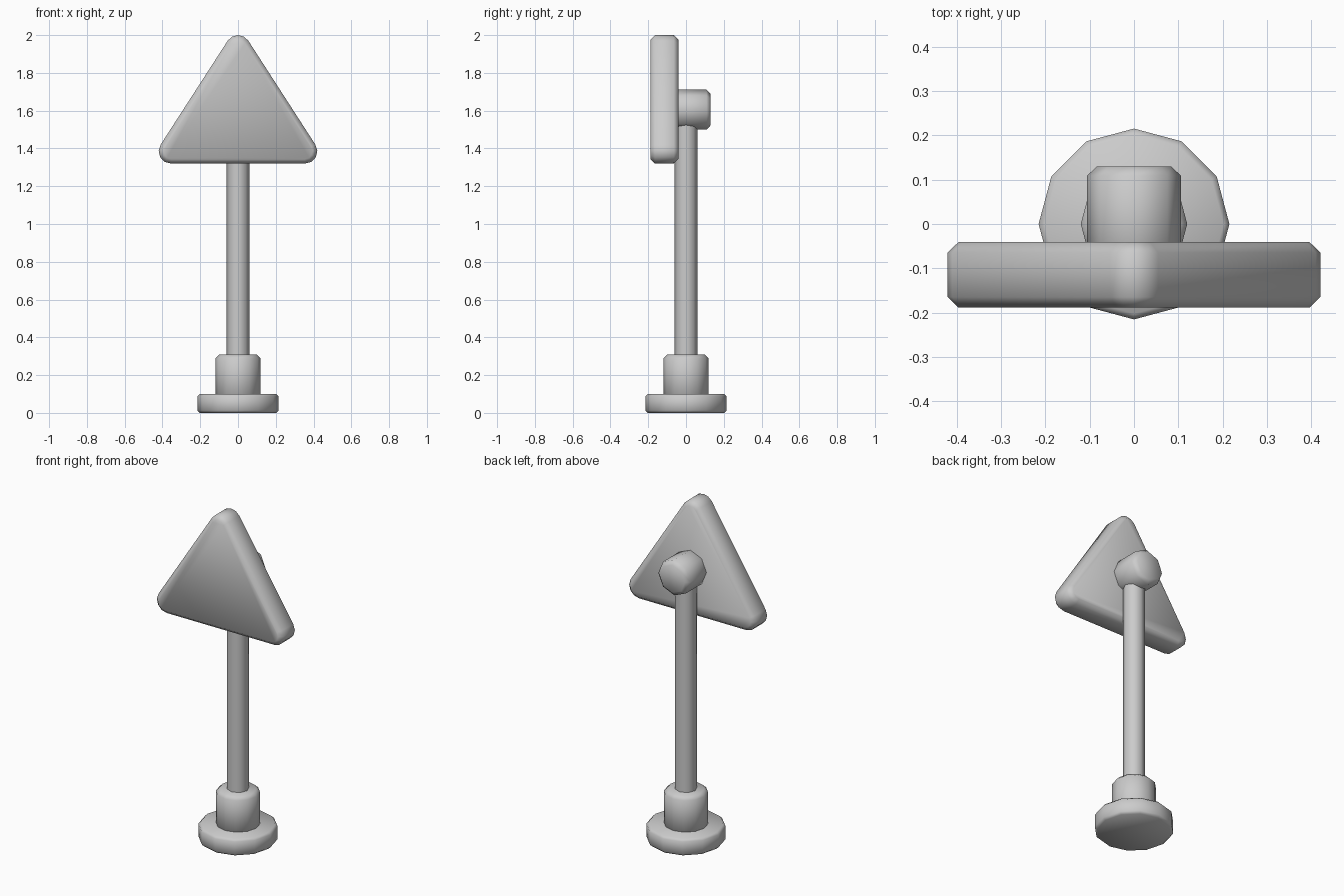
import bpy, bmesh, math
from math import sin, cos, pi
from mathutils import Matrix

if "Cube" in bpy.data.objects:
    bpy.data.objects.remove(bpy.data.objects["Cube"])


def finish(name, bm, smooth=50):
    bmesh.ops.recalc_face_normals(bm, faces=bm.faces)
    me = bpy.data.meshes.new(name)
    bm.to_mesh(me)
    bm.free()
    ob = bpy.data.objects.new(name, me)
    bpy.context.collection.objects.link(ob)
    bpy.ops.object.select_all(action='DESELECT')
    ob.select_set(True)
    bpy.context.view_layer.objects.active = ob
    bpy.ops.object.shade_smooth_by_angle(angle=math.radians(smooth))
    return ob


def prism(outline, depth, chamfer):
    """Extrude an xy outline up z and chamfer both rims."""
    bm = bmesh.new()
    base = bm.faces.new([bm.verts.new((x, y, 0)) for x, y in outline])
    top = bmesh.ops.extrude_face_region(bm, geom=[base], use_keep_orig=True)
    bmesh.ops.translate(bm, vec=(0, 0, depth),
                        verts=[v for v in top['geom'] if isinstance(v, bmesh.types.BMVert)])
    bmesh.ops.recalc_face_normals(bm, faces=bm.faces)
    if chamfer:
        rims = [e for e in bm.edges if abs(e.verts[0].co.z - e.verts[1].co.z) < 1e-6]
        bmesh.ops.bevel(bm, geom=rims, offset=chamfer, offset_type='WIDTH',
                        segments=1, affect='EDGES', profile=0.5)
    return bm


def ngon(r, n):
    return [(r * cos(2 * pi * i / n), r * sin(2 * pi * i / n)) for i in range(n)]


def upright(name, r, n, z0, z1, chamfer):
    bm = prism(ngon(r, n), z1 - z0, chamfer)
    bmesh.ops.translate(bm, vec=(0, 0, z0), verts=bm.verts)
    return finish(name, bm)


# Stand: foot, collar and pole
upright("foot", 0.215, 12, 0.0, 0.10, 0.018)
upright("collar", 0.12, 12, 0.08, 0.308, 0.028)
upright("pole", 0.06, 8, 0.28, 1.60, 0)

# Extruding up z then turning +90 degrees about x points the depth towards -y
turn = Matrix.Rotation(pi / 2, 4, 'X')

# Mounting knob behind the plate
bm = prism(ngon(0.106, 8), 0.23, 0.03)
bm.transform(Matrix.Translation((0, 0.13, 1.605)) @ turn)
finish("mounting_knob", bm)

# Triangular plate with rounded corners
R, SEG = 0.065, 4
corners = [((0.355, 1.385), -90, 33), ((0, 1.935), 33, 147), ((-0.355, 1.385), 147, 270)]
outline = []
for (cx, cz), a0, a1 in corners:
    for i in range(SEG + 1):
        a = math.radians(a0 + (a1 - a0) * i / SEG)
        outline.append((cx + R * cos(a), cz + R * sin(a)))
bm = prism(outline, 0.147, 0.033)
bm.transform(Matrix.Translation((0, -0.041, 0)) @ turn)
finish("triangle_plate", bm)
